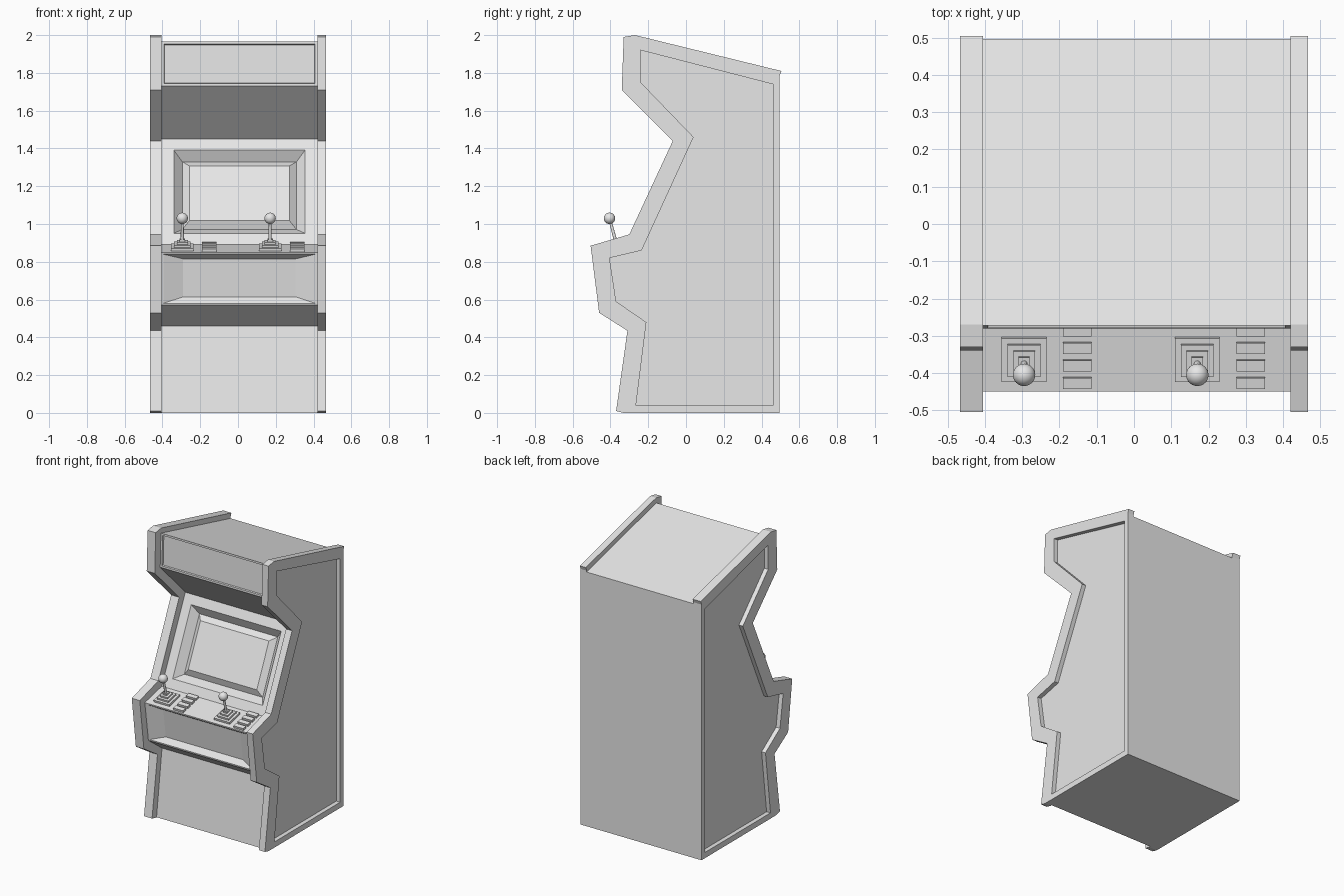
import bpy, bmesh, math
from mathutils import Vector, Matrix

cube = bpy.data.objects.get("Cube")
if cube:
    bpy.data.objects.remove(cube, do_unlink=True)

grey = bpy.data.materials.new("light_grey")
grey.use_nodes = True
grey.diffuse_color = (0.8, 0.8, 0.8, 1)
grey.node_tree.nodes["Principled BSDF"].inputs["Base Color"].default_value = (0.8, 0.8, 0.8, 1)

X_RIGHT, X_LEFT = -0.405, 0.42       # inner faces of the side panels
HALF_WIDTH = 0.467


def finish(name, bm):
    bmesh.ops.recalc_face_normals(bm, faces=bm.faces)
    mesh = bpy.data.meshes.new(name)
    bm.to_mesh(mesh)
    bm.free()
    mesh.materials.append(grey)
    obj = bpy.data.objects.new(name, mesh)
    bpy.context.collection.objects.link(obj)
    return obj


def loft(loops):
    """Join loops of equal length with quads and cap both ends."""
    bm = bmesh.new()
    rings = [[bm.verts.new(p) for p in loop] for loop in loops]
    n = len(rings[0])
    for a, b in zip(rings, rings[1:]):
        for i in range(n):
            j = (i + 1) % n
            bm.faces.new((a[i], a[j], b[j], b[i]))
    bm.faces.new(rings[0])
    bm.faces.new(rings[-1])
    return bm


def at_x(x, profile):
    return [(x, y, z) for y, z in profile]


def inset(bm, face, thickness, depth):
    bmesh.ops.inset_individual(bm, faces=[face], thickness=thickness,
                               depth=depth, use_even_offset=True)


# Side panels: outer outline paired with the outline of the sunken field
outline = [
    ((-0.37, 0.01), (-0.265, 0.04)), ((-0.33, 0), (-0.265, 0.04)),
    ((0.496, 0), (0.46, 0.04)), ((0.496, 1.785), (0.46, 1.74)),
    ((0.505, 1.81), (0.46, 1.74)), ((-0.27, 2.0), (-0.24, 1.92)),
    ((-0.33, 1.99), (-0.24, 1.92)), ((-0.34, 1.71), (-0.24, 1.75)),
    ((-0.07, 1.44), (0.04, 1.46)), ((-0.30, 0.945), (-0.235, 0.86)),
    ((-0.505, 0.885), (-0.405, 0.82)), ((-0.46, 0.53), (-0.37, 0.59)),
    ((-0.31, 0.435), (-0.21, 0.48)),
]
rim = [p[0] for p in outline]
field = [p[1] for p in outline]
for name, x_in, side in (("right_side_panel", X_RIGHT, -1), ("left_side_panel", X_LEFT, 1)):
    x_out = side * HALF_WIDTH
    bm = loft([at_x(x_in, rim), at_x(x_out, rim), at_x(x_out, field),
               at_x(x_out - side * 0.03, field)])
    bmesh.ops.remove_doubles(bm, verts=bm.verts, dist=0.0005)
    finish(name, bm)

# Cabinet body between the panels
body = [(-0.32, 0), (0.496, 0), (0.496, 1.775), (-0.272, 1.965), (-0.28, 1.73),
        (-0.003, 1.45), (-0.262, 0.892), (-0.45, 0.85), (-0.41, 0.57), (-0.26, 0.46)]
bm = loft([at_x(X_RIGHT, body), at_x(X_LEFT, body)])
bmesh.ops.recalc_face_normals(bm, faces=bm.faces)


def strip(i):
    """Body face running from profile point i to the next one."""
    mid = (Vector(body[i]) + Vector(body[i + 1])) / 2
    target = Vector(((X_RIGHT + X_LEFT) / 2, mid.x, mid.y))
    return min(bm.faces, key=lambda f: (f.calc_center_median() - target).length)


marquee, screen, control_front = strip(3), strip(5), strip(7)

# Sunken marquee sign
inset(bm, marquee, 0.013, 0)
inset(bm, marquee, 0.003, -0.01)

# Screen: trough around a raised tube face
inset(bm, screen, 0.065, 0)
inset(bm, screen, 0.045, -0.05)
inset(bm, screen, 0.038, 0.03)

# Sunken front of the control box with long sloping ends
inset(bm, control_front, 0.01, 0)
inset(bm, control_front, 0.03, -0.035)
centre = control_front.calc_center_median().x
for v in control_front.verts:
    v.co.x = centre + (v.co.x - centre) * 0.8
finish("cabinet_body", bm)

# Control deck parts stand on the sloped deck
SLOPE = math.atan2(0.042, 0.188)
TILT = Matrix.Rotation(SLOPE, 4, 'X')


def deck_box(name, x, y, width, depth, bottom, top):
    base = Vector((x, y, 0.85 + (y + 0.45) * math.tan(SLOPE)))
    bm = bmesh.new()
    place = (Matrix.Translation(base) @ TILT
             @ Matrix.Translation((0, 0, (bottom + top) / 2))
             @ Matrix.Diagonal((width, depth, top - bottom, 1)))
    bmesh.ops.create_cube(bm, size=1, matrix=place)
    return finish(name, bm)


def smooth(obj):
    for poly in obj.data.polygons:
        poly.use_smooth = len(poly.vertices) < 5


for player, x in (("first", -0.295), ("second", 0.17)):
    # Stepped joystick base
    for step, (size, low, high) in enumerate(((0.12, -0.01, 0.015), (0.088, 0.015, 0.028),
                                             (0.058, 0.028, 0.04), (0.03, 0.04, 0.052))):
        deck_box(f"{player}_joystick_base_{step + 1}", x, -0.362, size, size, low, high)

    # Stick leaning forward, with a ball on top
    foot, tip = Vector((x, -0.37, 0.9)), Vector((x, -0.405, 1.03))
    axis = tip - foot
    bm = bmesh.new()
    bmesh.ops.create_cone(bm, cap_ends=True, segments=16, radius1=0.009, radius2=0.007,
                          depth=axis.length,
                          matrix=Matrix.Translation((foot + tip) / 2)
                          @ axis.to_track_quat('Z', 'Y').to_matrix().to_4x4())
    smooth(finish(f"{player}_joystick_stick", bm))
    bm = bmesh.new()
    bmesh.ops.create_uvsphere(bm, u_segments=24, v_segments=16, radius=0.03,
                              matrix=Matrix.Translation(tip))
    smooth(finish(f"{player}_joystick_ball", bm))

    # Column of four flat buttons
    for row in range(4):
        deck_box(f"{player}_button_{row + 1}", x + 0.143, -0.425 + row * 0.047,
                 0.077, 0.03, -0.01, 0.016)
